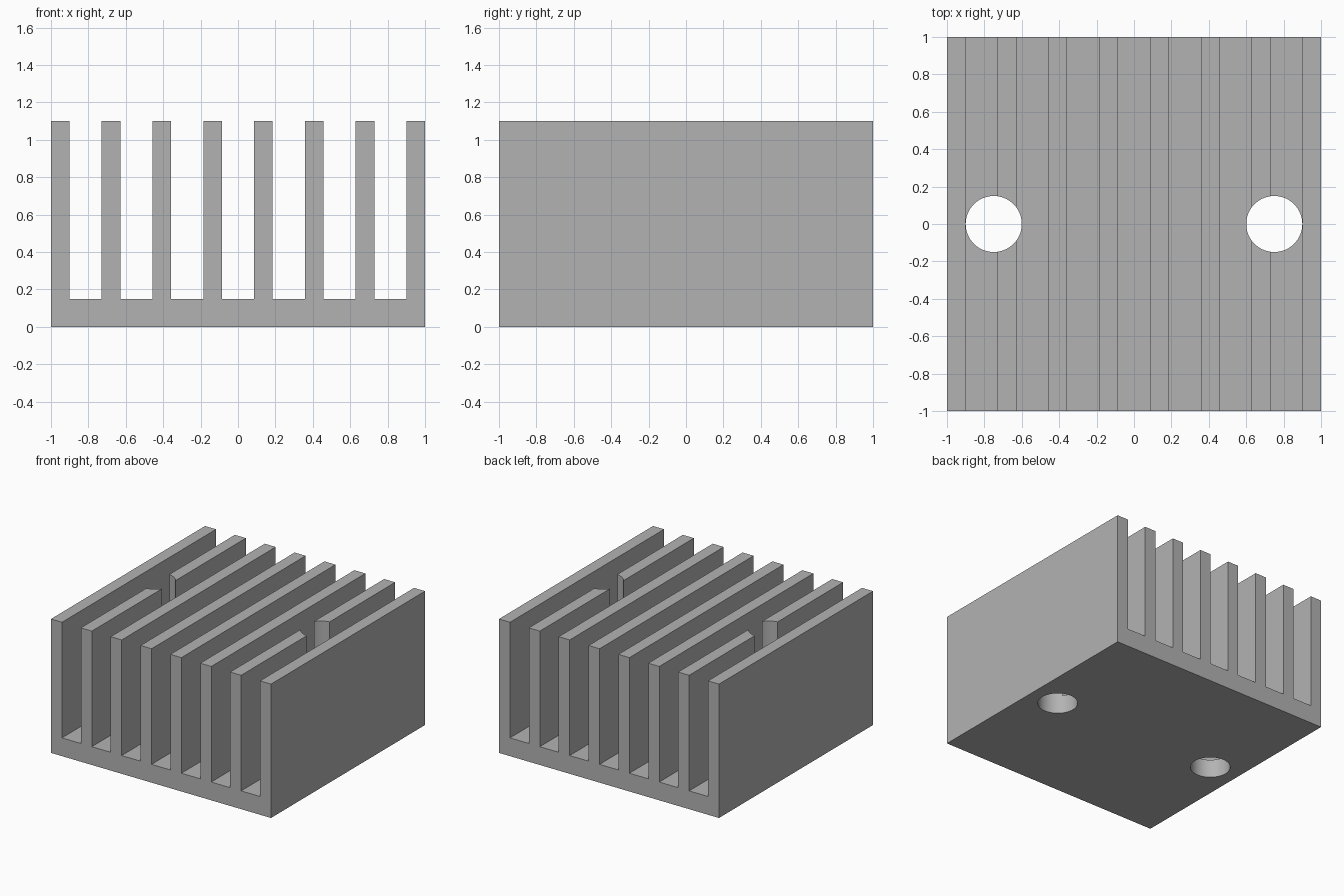
import bpy
import bmesh
import math

cube = bpy.data.objects.get("Cube")
if cube:
    bpy.data.objects.remove(cube, do_unlink=True)

FINS, FIN_WIDTH = 8, 0.1
BASE, HEIGHT, HALF = 0.15, 1.1, 1.0
HOLE_X, HOLE_RADIUS = 0.75, 0.1498

# Bare metal
metal = bpy.data.materials.new("grey metal")
metal.use_nodes = True
grey = (0.45, 0.45, 0.45, 1)
metal.diffuse_color = grey
metal.node_tree.nodes["Principled BSDF"].inputs["Base Color"].default_value = grey

# Comb profile: flat base, then up and down each fin from right to left
pitch = (2 * HALF - FIN_WIDTH) / (FINS - 1)
profile = [(-HALF, 0), (HALF, 0)]
for i in reversed(range(FINS)):
    left = -HALF + i * pitch
    right = left + FIN_WIDTH
    if i < FINS - 1:
        profile.append((right, BASE))
    profile += [(right, HEIGHT), (left, HEIGHT)]
    if i > 0:
        profile.append((left, BASE))

# Extrude the profile from front to back
bm = bmesh.new()
face = bm.faces.new([bm.verts.new((x, -HALF, z)) for x, z in profile])
result = bmesh.ops.extrude_face_region(bm, geom=[face])
moved = [v for v in result["geom"] if isinstance(v, bmesh.types.BMVert)]
bmesh.ops.translate(bm, verts=moved, vec=(0, 2 * HALF, 0))
bmesh.ops.recalc_face_normals(bm, faces=bm.faces)
mesh = bpy.data.meshes.new("heat_sink")
bm.to_mesh(mesh)
bm.free()
mesh.materials.append(metal)
heat_sink = bpy.data.objects.new("heat_sink", mesh)
bpy.context.collection.objects.link(heat_sink)

# Two mounting holes, clear through the base and the fins above
cutters = []
for side, name in ((-1, "right"), (1, "left")):
    bpy.ops.mesh.primitive_cylinder_add(vertices=64, radius=HOLE_RADIUS, depth=3,
                                        location=(side * HOLE_X, 0, HEIGHT / 2))
    cutter = bpy.context.object
    cutter.name = name + "_hole_cutter"
    cutter.data.materials.append(metal)
    cutters.append(cutter)
    cut = heat_sink.modifiers.new(name + "_hole", "BOOLEAN")
    cut.operation = "DIFFERENCE"
    cut.solver = "EXACT"
    cut.object = cutter

# Apply the cuts and drop the cutters
bpy.ops.object.select_all(action="DESELECT")
heat_sink.select_set(True)
bpy.context.view_layer.objects.active = heat_sink
for modifier in list(heat_sink.modifiers):
    bpy.ops.object.modifier_apply(modifier=modifier.name)
for cutter in cutters:
    bpy.data.objects.remove(cutter, do_unlink=True)

# Smooth hole walls, sharp edges elsewhere
bpy.ops.object.shade_smooth_by_angle(angle=math.radians(30))
